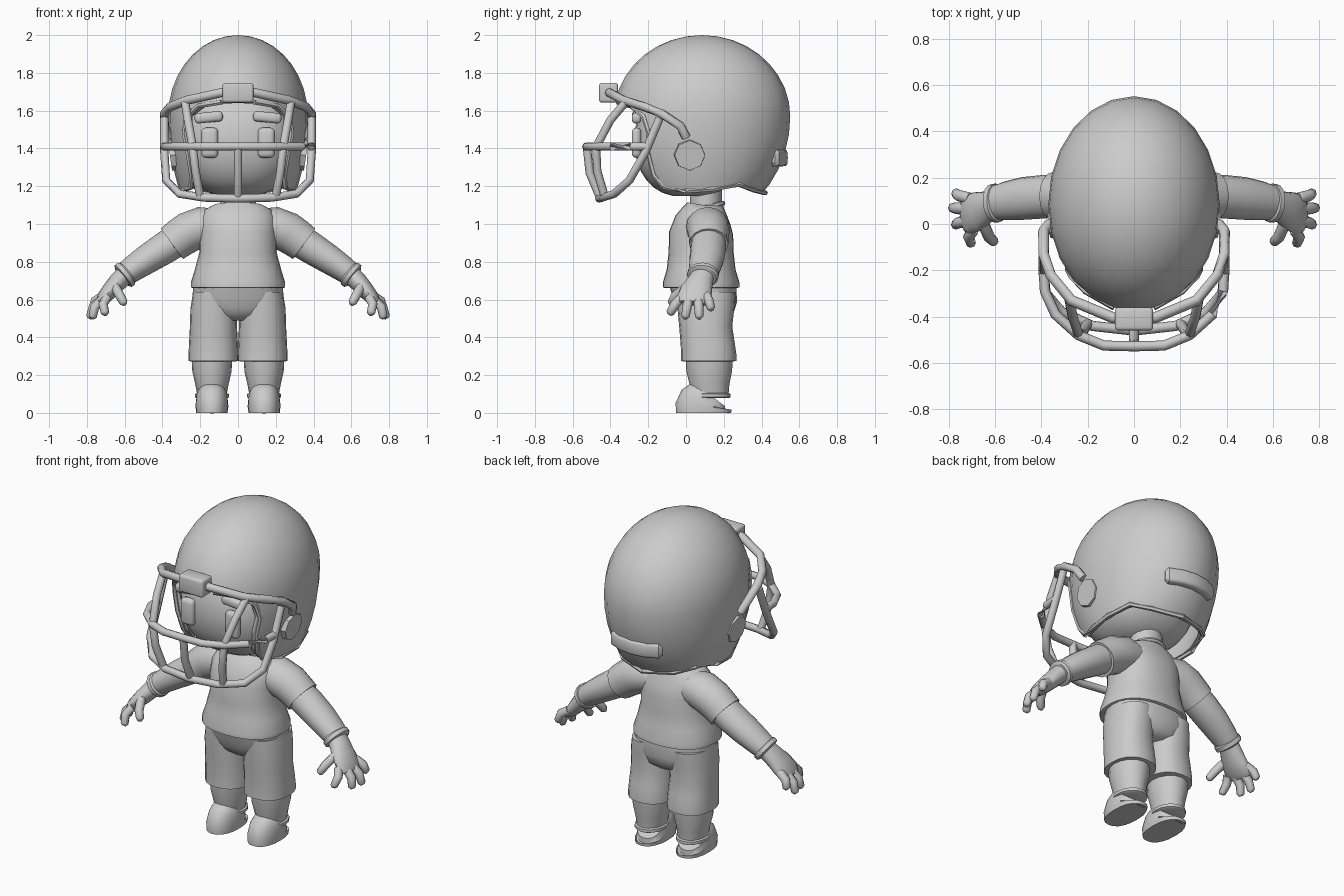
import bpy, bmesh, math
from mathutils import Vector

if "Cube" in bpy.data.objects:
    bpy.data.objects.remove(bpy.data.objects["Cube"])

grey = bpy.data.materials.new("plain_grey")
grey.diffuse_color = (0.6, 0.6, 0.6, 1)
grey.use_nodes = True
grey.node_tree.nodes["Principled BSDF"].inputs["Base Color"].default_value = grey.diffuse_color


def finish(name, bm, angle=40):
    bmesh.ops.recalc_face_normals(bm, faces=bm.faces)
    me = bpy.data.meshes.new(name)
    bm.to_mesh(me)
    bm.free()
    me.materials.append(grey)
    ob = bpy.data.objects.new(name, me)
    bpy.context.collection.objects.link(ob)
    if angle:
        smooth(ob, angle)
    return ob


def smooth(ob, angle):
    bpy.ops.object.select_all(action='DESELECT')
    ob.select_set(True)
    bpy.context.view_layer.objects.active = ob
    bpy.ops.object.shade_smooth_by_angle(angle=math.radians(angle))


def loft(name, rings, n=16, power=2.0, mirror=False, angle=40):
    """Rings are (centre, radius towards y, radius across); capped at both ends."""
    for s in ((1, -1) if mirror else (1,)):
        bm = bmesh.new()
        pts = [Vector((c[0] * s, c[1], c[2])) for c, a, b in rings]
        loops = []
        for i, (c, a, b) in enumerate(rings):
            t = (pts[min(i + 1, len(pts) - 1)] - pts[max(i - 1, 0)]).normalized()
            ref = Vector((0, 1, 0)) if abs(t.y) < 0.9 else Vector((1, 0, 0))
            u = (ref - t * ref.dot(t)).normalized()
            v = t.cross(u)
            loop = []
            for k in range(n):
                ca, sa = math.cos(k * math.tau / n), math.sin(k * math.tau / n)
                ca = math.copysign(abs(ca) ** (2 / power), ca)
                sa = math.copysign(abs(sa) ** (2 / power), sa)
                loop.append(bm.verts.new(pts[i] + u * a * ca + v * b * sa))
            loops.append(loop)
        for p, q in zip(loops, loops[1:]):
            for k in range(n):
                bm.faces.new((p[k], p[(k + 1) % n], q[(k + 1) % n], q[k]))
        bm.faces.new(loops[0])
        bm.faces.new(loops[-1])
        side = ("_left" if s > 0 else "_right") if mirror else ""
        finish(name + side, bm, angle)


def stack(name, x, rows, **kw):
    """Upright part; rows are (z, centre y, half width, half depth)."""
    loft(name, [((x, cy, z), ry, rx) for z, cy, rx, ry in rows], **kw)


def tube(name, pts, r, mirror=False, n=8):
    loft(name, [(p, r, r) for p in pts], n=n, mirror=mirror, angle=50)


def both(half):
    """Completes a half path that ends near the middle."""
    return half + [(-x, y, z) for x, y, z in reversed(half) if x > 0]


def box(name, c, size, bevel, mirror=False, tilt=0):
    for s in ((1, -1) if mirror else (1,)):
        bm = bmesh.new()
        bmesh.ops.create_cube(bm, size=1)
        bmesh.ops.scale(bm, vec=size, verts=bm.verts)
        bmesh.ops.bevel(bm, geom=bm.edges[:], offset=bevel, segments=3, affect='EDGES', profile=0.5)
        ob = finish(name + (("_left" if s > 0 else "_right") if mirror else ""), bm)
        ob.location = (c[0] * s, c[1], c[2])
        ob.rotation_euler = (0, tilt * s, 0)


# Helmet shell: ellipsoid with a longer lower half
CY, CZ = 0.085, 1.57


def shell_scale(z):
    d = z - CZ
    if d > 0:
        r = math.sqrt(max(0, 1 - (d / 0.43) ** 2))
        return 0.37 * r, 0.467 * r
    return (0.37 * math.sqrt(max(0, 1 - (d / 0.72) ** 2)),
            0.467 * math.sqrt(max(0, 1 - (d / 0.56) ** 2)))


def shell_x(y, z):
    rx, ry = shell_scale(z)
    return rx * math.sqrt(max(0, 1 - ((y - CY) / ry) ** 2))


bm = bmesh.new()
bmesh.ops.create_uvsphere(bm, u_segments=24, v_segments=18, radius=1)
for v in bm.verts:
    z = CZ + v.co.z * (0.43 if v.co.z > 0 else 0.56)
    rx, ry = shell_scale(z)
    h = math.hypot(v.co.x, v.co.y)
    if h > 1e-4:
        v.co = (rx * v.co.x / h, CY + ry * v.co.y / h, z)
    else:
        v.co = (0, CY, z)
helmet = finish("helmet_shell", bm, 0)

# Side outline of the face opening and lower edge, from brow to nape
EDGE = [(-0.36, 1.645), (-0.29, 1.625), (-0.225, 1.57), (-0.195, 1.48), (-0.2, 1.38),
        (-0.17, 1.26), (-0.12, 1.195), (0, 1.175), (0.14, 1.185), (0.28, 1.21),
        (0.36, 1.18), (0.42, 1.165)]
bm = bmesh.new()
outline = [(-0.7, 1.65)] + EDGE + [(0.7, 1.16), (0.7, 2.2), (-0.7, 2.2)]
face = bm.faces.new([bm.verts.new((-0.6, y, z)) for y, z in outline])
ext = bmesh.ops.extrude_face_region(bm, geom=[face])
bmesh.ops.translate(bm, vec=(1.2, 0, 0),
                    verts=[g for g in ext["geom"] if isinstance(g, bmesh.types.BMVert)])
cutter = finish("helmet_cutter", bm, 0)
cutter.hide_render = True
bpy.context.view_layer.objects.active = helmet
sol = helmet.modifiers.new("thickness", 'SOLIDIFY')
sol.thickness, sol.offset = 0.03, -1
cut = helmet.modifiers.new("opening", 'BOOLEAN')
cut.operation, cut.solver, cut.object = 'INTERSECT', 'EXACT', cutter
bpy.ops.object.modifier_apply(modifier="thickness")
bpy.ops.object.modifier_apply(modifier="opening")
bpy.data.objects.remove(cutter)
smooth(helmet, 40)

# Rim trim along the shell edge
rim = [(shell_x(y, z) - 0.006, y, z) for y, z in EDGE]
tube("helmet_rim", rim, 0.014, mirror=True, n=6)

# Ear discs, nape pad and front clip
for s, side in ((1, "left"), (-1, "right")):
    bm = bmesh.new()
    bmesh.ops.create_cone(bm, cap_ends=True, segments=8, radius1=0.085, radius2=0.08, depth=0.03)
    ob = finish("ear_disc_" + side, bm, 30)
    ob.location = (s * (shell_x(0.02, 1.365) - 0.005), 0.02, 1.365)
    ob.rotation_euler = (0, s * math.radians(98), 0)
loft("nape_pad", [((x, 0.505 - 2.0 * x * x, 1.35), 0.034 * k, 0.045 * k) for x, k in
     ((-0.16, 0.6), (-0.145, 1), (-0.07, 1), (0, 1), (0.07, 1), (0.145, 1), (0.16, 0.6))],
     n=16, power=4)
box("front_clip", (0, -0.41, 1.695), (0.165, 0.1, 0.105), 0.015)

# Face cage
tube("cage_top_bar", both([(.365, 0, 1.46), (.39, -.03, 1.52), (.39, -.13, 1.585), (.36, -.22, 1.62),
     (.27, -.33, 1.655), (.09, -.405, 1.695), (0, -.41, 1.70)]), 0.024)
tube("cage_middle_bar", both([(.39, -.2, 1.41), (.385, -.29, 1.41), (.34, -.39, 1.41),
     (.24, -.48, 1.41), (.13, -.525, 1.41), (0, -.528, 1.41)]), 0.022)
tube("cage_lower_bar", both([(.39, -.14, 1.56), (.39, -.215, 1.38), (.38, -.30, 1.23), (.31, -.38, 1.16),
     (.18, -.44, 1.14), (0, -.46, 1.135)]), 0.022)
tube("cage_side_bar", [(.28, -.32, 1.645), (.265, -.40, 1.55), (.24, -.475, 1.41),
     (.225, -.47, 1.28), (.2, -.43, 1.145)], 0.022, mirror=True)
tube("cage_centre_bar", [(0, -.525, 1.41), (0, -.51, 1.27), (0, -.455, 1.14)], 0.022)

# Head, eyes and brows
rows = []
for i in range(1, 16):
    a = math.pi * i / 16
    k = math.sin(a) ** 0.75
    rows.append((1.44 - 0.298 * math.cos(a), 0.02, 0.315 * k, 0.295 * k))
stack("head", 0, rows, n=28, power=2.4)
box("eye", (0.15, -0.262, 1.43), (0.09, 0.05, 0.16), 0.024, mirror=True)
box("brow", (0.155, -0.262, 1.565), (0.15, 0.05, 0.055), 0.02, mirror=True, tilt=0.1)

# Neck, shirt and collar
stack("neck", 0, [(1.0, .105, .095, .085), (1.2, .105, .095, .085)])
stack("shirt", 0, [(.66, .08, .235, .19), (.665, .08, .25, .203), (.69, .08, .25, .203), (.76, .08, .228, .182),
      (.85, .08, .205, .172), (.95, .08, .205, .17), (1.02, .09, .205, .148),
      (1.07, .1, .18, .118), (1.098, .105, .13, .098), (1.1, .105, .1, .09)], n=28, power=2.3)
tube("collar", [(.1 * math.sin(a), .105 - .09 * math.cos(a), 1.085 - .025 * math.cos(a))
     for a in [math.tau * i / 20 for i in range(21)]], 0.014, n=6)

# Sleeves, arms and cuffs
loft("sleeve", [((.1, .11, .99), .1, .09), ((.19, .115, .985), .115, .107), ((.265, .12, .955), .11, .108),
     ((.31, .12, .925), .105, .104), ((.35, .12, .895), .104, .1), ((.348, .12, .897), .09, .088)], mirror=True)
loft("arm", [((.3, .12, .93), .09, .088), ((.39, .118, .872), .094, .085), ((.48, .11, .815), .092, .078),
     ((.55, .1, .768), .084, .07), ((.61, .09, .725), .073, .062)], mirror=True)
loft("cuff", [((.585, .092, .742), .075, .064), ((.59, .091, .738), .084, .073),
     ((.608, .089, .724), .084, .073), ((.613, .088, .72), .073, .062)], mirror=True)

# Hands: flattened palm, four fingers and a thumb
loft("palm", [((.6, .09, .73), .06, .052), ((.635, .075, .695), .068, .05), ((.675, .055, .65), .085, .045),
     ((.715, .04, .605), .088, .036), ((.735, .035, .58), .07, .02)], mirror=True)
for name, base, tip in (("little_finger", (.71, .11, .62), (.775, .135, .545)),
                        ("ring_finger", (.715, .065, .605), (.79, .07, .5)),
                        ("middle_finger", (.715, .015, .6), (.775, -.005, .5)),
                        ("index_finger", (.695, -.025, .61), (.705, -.09, .52)),
                        ("thumb", (.65, .0, .665), (.6, -.085, .575))):
    b, t = Vector(base), Vector(tip)
    bend = Vector((.014, 0, .01)) if name != "thumb" else Vector((0, -.015, 0))
    loft(name, [(b, .026, .026), ((b + t) / 2 + bend, .025, .025), (b.lerp(t, .9), .022, .022),
                (t, .012, .012)], n=8, mirror=True, angle=60)

# Shorts: pelvis and legs
stack("shorts_seat", 0, [(.49, .11, .1, .1), (.52, .11, .19, .14), (.57, .11, .23, .16),
      (.63, .1, .24, .17), (.7, .09, .235, .18)], n=24, power=2.3)
stack("shorts_leg", .13, [(.64, .105, .108, .155), (.55, .105, .122, .15), (.45, .105, .125, .14),
      (.36, .115, .13, .143), (.30, .12, .132, .147), (.275, .12, .132, .147), (.272, .12, .115, .13)],
      n=20, power=2.3, mirror=True)

# Shins, sock cuffs and shoes
stack("shin", .138, [(.3, .123, .108, .125), (.22, .123, .104, .121), (.15, .125, .088, .105),
      (.09, .127, .077, .098)], mirror=True)
stack("sock_cuff", .138, [(.078, .128, .08, .1), (.083, .128, .09, .108), (.1, .128, .09, .108),
      (.105, .128, .078, .098)], mirror=True)
stack("shoe", .138, [(0, .093, .083, .146), (.035, .093, .087, .149), (.06, .1, .085, .138),
      (.078, .115, .082, .12), (.095, .128, .078, .1)], n=20, power=2.3, mirror=True)
